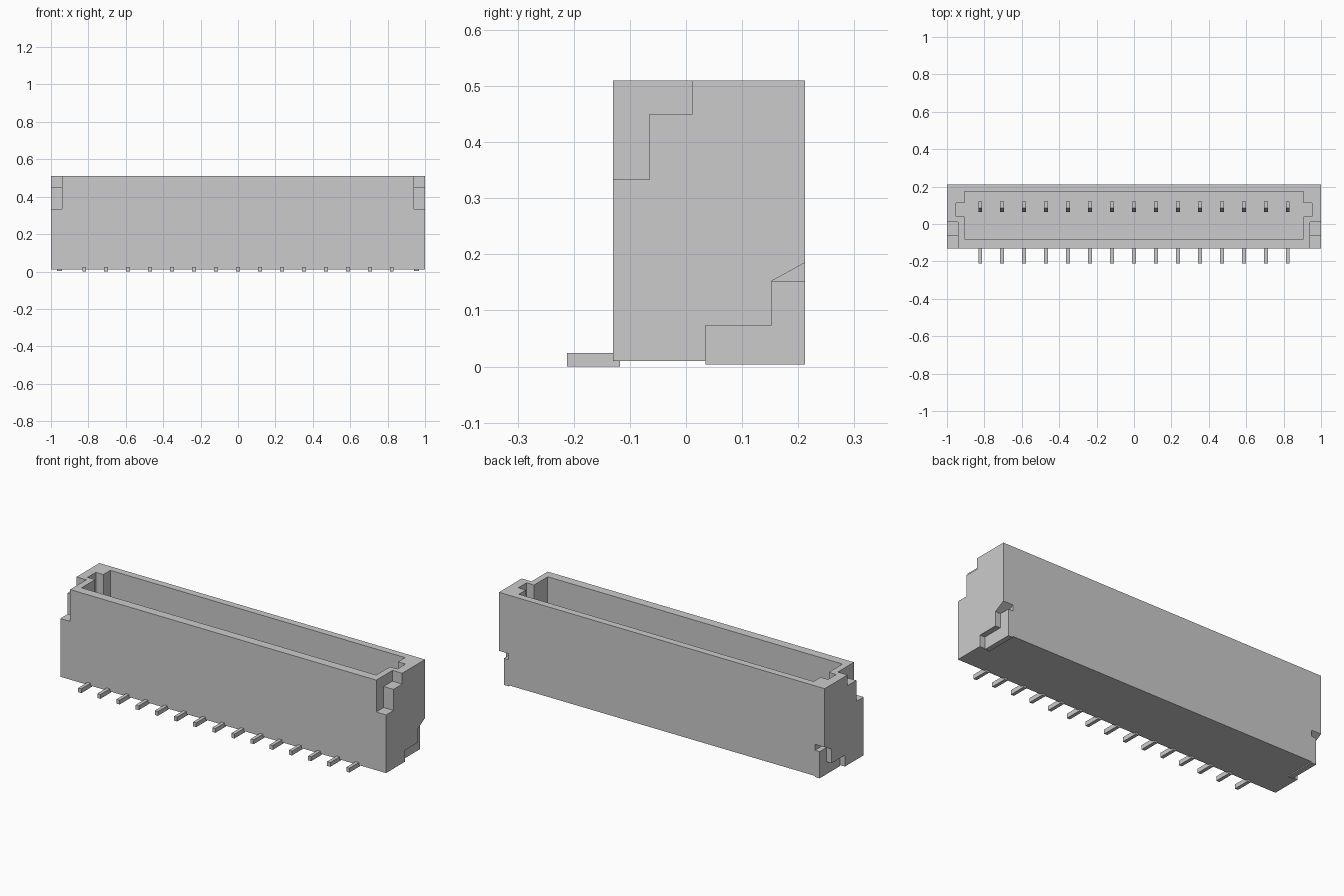
import bpy
import bmesh

cube = bpy.data.objects.get("Cube")
if cube:
    bpy.data.objects.remove(cube, do_unlink=True)

gray = bpy.data.materials.new("plain gray")
gray.use_nodes = True
COLOR = (0.6, 0.6, 0.6, 1)
gray.diffuse_color = COLOR
gray.node_tree.nodes["Principled BSDF"].inputs["Base Color"].default_value = COLOR


def prism(name, profile, x0, x1):
    """Extrude a (y, z) profile from x0 to x1."""
    bm = bmesh.new()
    face = bm.faces.new([bm.verts.new((x0, y, z)) for y, z in profile])
    out = bmesh.ops.extrude_face_region(bm, geom=[face])
    moved = [v for v in out["geom"] if isinstance(v, bmesh.types.BMVert)]
    bmesh.ops.translate(bm, verts=moved, vec=(x1 - x0, 0, 0))
    bmesh.ops.recalc_face_normals(bm, faces=bm.faces)
    mesh = bpy.data.meshes.new(name)
    bm.to_mesh(mesh)
    bm.free()
    mesh.materials.append(gray)
    obj = bpy.data.objects.new(name, mesh)
    bpy.context.collection.objects.link(obj)
    return obj


def rect(y0, y1, z0, z1):
    return [(y0, z0), (y1, z0), (y1, z1), (y0, z1)]


def cut(target, cutter):
    """Subtract the cutter, then discard it."""
    cutter.hide_render = True
    mod = target.modifiers.new("cut", "BOOLEAN")
    mod.operation = "DIFFERENCE"
    mod.solver = "EXACT"
    mod.object = cutter
    bpy.context.view_layer.objects.active = target
    bpy.ops.object.modifier_apply(modifier=mod.name)
    bpy.data.objects.remove(cutter, do_unlink=True)


BACK, FLOOR, TOP = 0.212, 0.12, 0.51
OVER = 0.1  # cutter overshoot beyond the shell

# Shell with the plug cavity
housing = prism("housing", rect(-0.13, BACK, 0.01, TOP), -1, 1)
cut(housing, prism("cavity_cutter", rect(-0.08, 0.173, FLOOR, TOP + OVER), -0.905, 0.905))

# Stepped front corners, key slots and tab recesses, with a solder tab at each end
step = [(-0.13 - OVER, 0.333), (-0.065, 0.333), (-0.065, 0.45),
        (0.012, 0.45), (0.012, TOP + OVER), (-0.13 - OVER, TOP + OVER)]
recess = [(0.035, 0.01 - OVER), (BACK + 0.06, 0.01 - OVER), (BACK + 0.06, 0.218),
          (0.152, 0.152), (0.152, 0.073), (0.035, 0.073)]
tab = [(0.035, 0.004), (BACK, 0.004), (BACK, 0.152),
       (0.152, 0.152), (0.152, 0.073), (0.035, 0.073)]
for side, label in ((1, "left"), (-1, "right")):
    cut(housing, prism("step_cutter", step, side * 0.94, side * (1 + OVER)))
    cut(housing, prism("slot_cutter", rect(0.04, 0.112, FLOOR, TOP + OVER),
                       side * 0.85, side * 0.951))
    cut(housing, prism("recess_cutter", recess, side * 0.94, side * (1 + OVER)))
    prism(label + "_solder_tab", tab, side * 0.94, side * 0.969)

# Contact row: a solder foot and a bevelled blade for each pin
PINS, PITCH, HALF = 15, 0.1176, 0.0095
blade = [(0.064, FLOOR), (0.12, FLOOR), (0.12, 0.36), (0.085, 0.36), (0.064, 0.3)]
for i in range(PINS):
    x = (i - (PINS - 1) / 2) * PITCH
    prism(f"pin_foot_{i + 1}", rect(-0.212, -0.118, 0, 0.024), x - HALF, x + HALF)
    prism(f"pin_blade_{i + 1}", blade, x - HALF, x + HALF)
